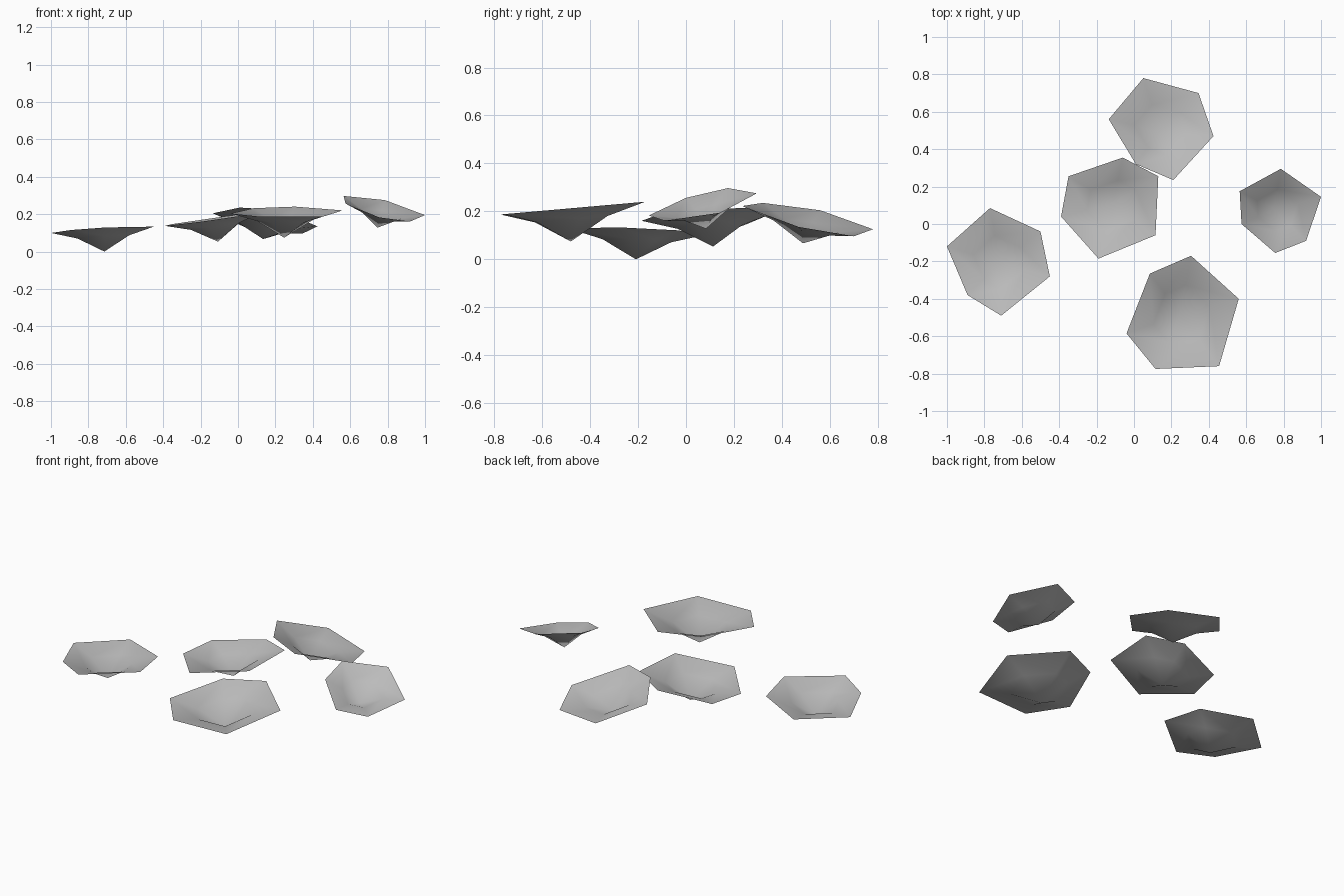
import bpy
import bmesh
from mathutils import Vector

default_cube = bpy.data.objects.get("Cube")
if default_cube:
    bpy.data.objects.remove(default_cube, do_unlink=True)

# One plain grey for every shell
grey = bpy.data.materials.new("plain_grey")
grey.use_nodes = True
colour = (0.5, 0.5, 0.5, 1)
grey.diffuse_color = colour
shader = next(n for n in grey.node_tree.nodes if n.type == 'BSDF_PRINCIPLED')
shader.inputs["Base Color"].default_value = colour


def build_shell(name, outline, height, slope, depth):
    """Shallow six-sided dish: a flat tilted rim, a mid ring and a low tip."""
    count = len(outline)
    middle = sum((Vector(p) for p in outline), Vector((0, 0))) / count
    tilt = Vector(slope)
    centre = Vector((middle.x, middle.y, height))
    down = Vector((tilt.x, tilt.y, -1)).normalized()

    bm = bmesh.new()
    rim = []
    for point in outline:
        offset = Vector(point) - middle
        rim.append(bm.verts.new(centre + Vector((offset.x, offset.y, offset.dot(tilt)))))
    ring = [bm.verts.new(centre.lerp(v.co, 0.5) + down * depth * 0.33) for v in rim]
    tip = bm.verts.new(centre + down * depth)

    # Outlines run clockwise, so faces are wound back to point upward
    for i in range(count):
        j = (i + 1) % count
        bm.faces.new((rim[j], rim[i], ring[i], ring[j]))
        bm.faces.new((ring[j], ring[i], tip))
    for face in bm.faces:
        face.smooth = True

    mesh = bpy.data.meshes.new(name)
    bm.to_mesh(mesh)
    bm.free()
    mesh.materials.append(grey)
    shell = bpy.data.objects.new(name, mesh)
    bpy.context.collection.objects.link(shell)
    return shell


# Each shell: rim outline, rim height at its middle, rim slope, dish depth
build_shell("right_shell",
            [(-.77, .085), (-.5, -.04), (-.45, -.28), (-.71, -.49), (-.89, -.38), (-1, -.12)],
            height=.117, slope=(.05, -.04), depth=.117)
build_shell("middle_shell",
            [(-.35, .255), (-.06, .355), (.13, .255), (.115, -.06), (-.19, -.185), (-.39, .04)],
            height=.176, slope=(.14, .02), depth=.124)
build_shell("back_shell",
            [(.05, .78), (.345, .7), (.425, .47), (.21, .235), (.01, .32), (-.135, .56)],
            height=.17, slope=(-.16, -.225), depth=.107)
build_shell("left_shell",
            [(.785, .295), (1, .145), (.92, -.09), (.755, -.155), (.575, 0), (.565, .175)],
            height=.228, slope=(-.22, .22), depth=.105)
build_shell("front_shell",
            [(.305, -.17), (.56, -.4), (.455, -.76), (.115, -.775), (-.04, -.585), (.085, -.265)],
            height=.212, slope=(0, .088), depth=.138)
